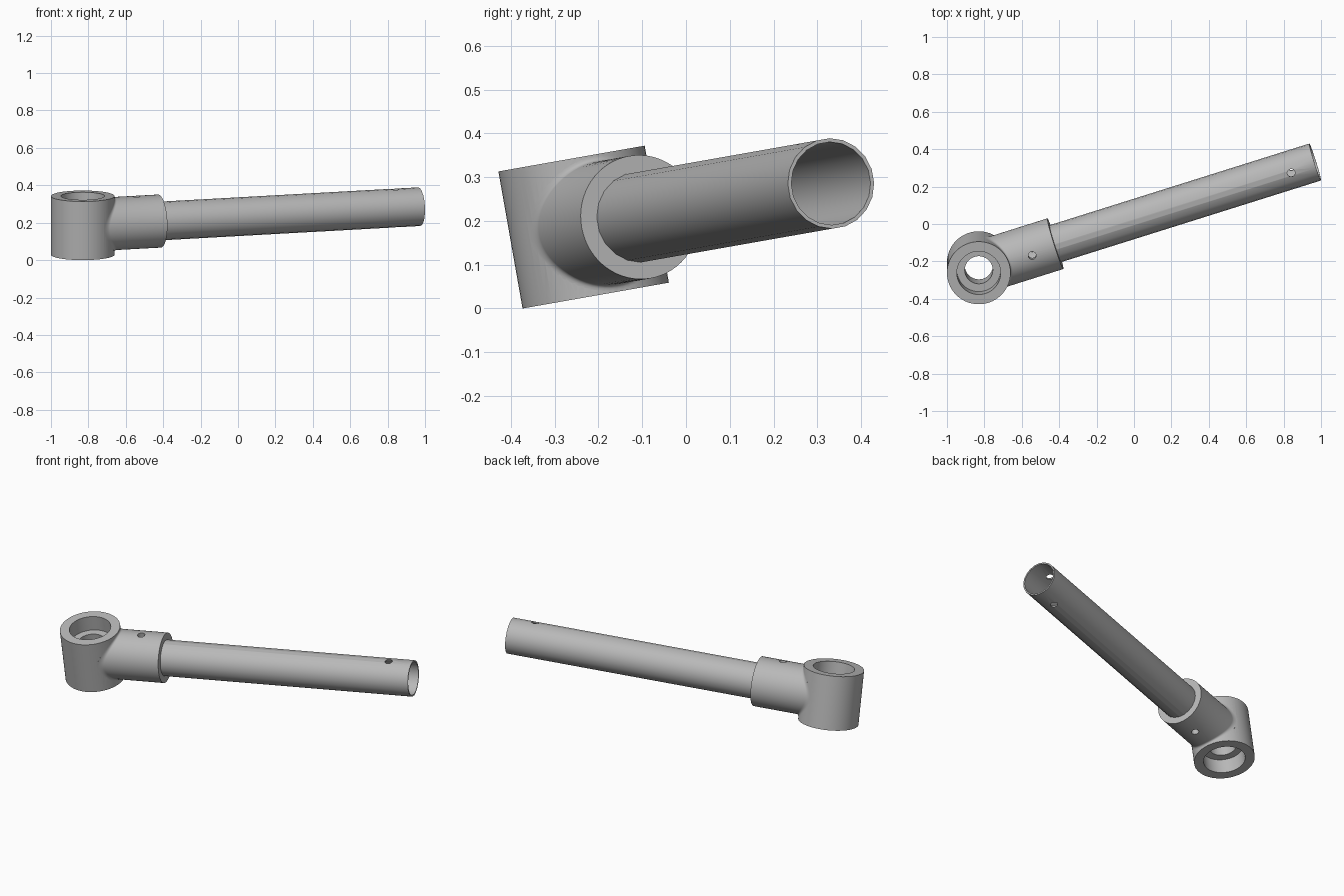
import bpy, bmesh
from math import sin, cos, pi, sqrt, radians
from mathutils import Matrix

if "Cube" in bpy.data.objects:
    bpy.data.objects.remove(bpy.data.objects["Cube"])

HEAD_R, HEAD_H = 0.17, 0.318
SLEEVE_R, SLEEVE_END, FILLET = 0.142, 0.43, 0.013
TUBE_R, TUBE_END = 0.1035, 1.888

# Frames: the head leans forward, the arm runs along its own local z
HEAD = Matrix.Translation((-0.83, -0.234, 0.186)) @ Matrix.Rotation(radians(10), 4, 'X')
ARM = HEAD @ Matrix.Rotation(radians(17.7), 4, 'Z') @ Matrix.Rotation(pi / 2, 4, 'Y')

grey = bpy.data.materials.new("metal_grey")
grey.use_nodes = True
grey.diffuse_color = (0.48, 0.48, 0.48, 1)
grey.node_tree.nodes["Principled BSDF"].inputs["Base Color"].default_value = (0.48, 0.48, 0.48, 1)


def loft(name, rings, matrix):
    """Closed solid through equally long rings of points."""
    bm = bmesh.new()
    loops = [[bm.verts.new(p) for p in ring] for ring in rings]
    n = len(loops[0])
    for a, b in zip(loops, loops[1:]):
        for i in range(n):
            j = (i + 1) % n
            bm.faces.new((a[i], a[j], b[j], b[i]))
    bm.faces.new(loops[0])
    bm.faces.new(loops[-1])
    bmesh.ops.recalc_face_normals(bm, faces=bm.faces)
    mesh = bpy.data.meshes.new(name)
    bm.to_mesh(mesh)
    bm.free()
    mesh.transform(matrix)
    mesh.materials.append(grey)
    ob = bpy.data.objects.new(name, mesh)
    bpy.context.collection.objects.link(ob)
    return ob


def turned(name, profile, matrix, sides=64):
    """Solid of revolution from (radius, height) pairs."""
    step = 2 * pi / sides
    return loft(name, [[(r * cos((i + 0.5) * step), r * sin((i + 0.5) * step), z)
                        for i in range(sides)] for r, z in profile], matrix)


def combine(target, tool, operation='DIFFERENCE'):
    mod = target.modifiers.new(tool.name, 'BOOLEAN')
    mod.operation, mod.solver, mod.object = operation, 'EXACT', tool
    bpy.context.view_layer.objects.active = target
    bpy.ops.object.modifier_apply(modifier=mod.name)
    bpy.data.objects.remove(tool)


def drill(target, along):
    """Pin hole straight through the arm, square to its axis."""
    matrix = ARM @ Matrix.Translation((0, 0, along)) @ Matrix.Rotation(pi / 2, 4, 'Y')
    combine(target, turned("pin_hole", [(0.021, -0.2), (0.021, 0.2)], matrix, 24))


def saddle(t):
    """Sleeve ring where it blends into the head; t runs from head to sleeve."""
    ring = []
    for i in range(64):
        a = 2 * pi * i / 64
        edge = sqrt(HEAD_R ** 2 - (SLEEVE_R * sin(a)) ** 2)
        flare = SLEEVE_R + FILLET
        start = sqrt(HEAD_R ** 2 - (flare * sin(a)) ** 2)
        r = SLEEVE_R + FILLET * (1 - t) ** 2
        z = (1 - t) ** 2 * start + 2 * t * (1 - t) * edge + t * t * (edge + FILLET)
        ring.append((r * cos(a), r * sin(a), z))
    return ring


def circle(r, z):
    return [(r * cos(2 * pi * i / 64), r * sin(2 * pi * i / 64), z) for i in range(64)]


# Head with the side sleeve blended into it
half = HEAD_H / 2
socket = turned("head_socket", [(HEAD_R, -half), (HEAD_R, half)], HEAD)
rings = [circle(0.08, 0)] + [saddle(k / 5) for k in range(6)] + [circle(SLEEVE_R, SLEEVE_END)]
combine(socket, loft("sleeve", rings, ARM), 'UNION')

# Stepped bore through the head, blind bore in the sleeve
ledge = half - 0.09
combine(socket, turned("head_bore", [(0.117, -0.3), (0.117, -ledge), (0.075, -ledge),
                                     (0.075, ledge), (0.117, ledge), (0.117, 0.3)], HEAD))
combine(socket, turned("sleeve_bore", [(TUBE_R, 0.19), (TUBE_R, 0.6)], ARM, 20))
drill(socket, 0.30)

# Thin-walled tube seated in the sleeve
tube = turned("arm_tube", [(TUBE_R, 0.195), (TUBE_R, TUBE_END)], ARM, 20)
combine(tube, turned("tube_bore", [(0.095, 0.1), (0.095, 2.0)], ARM, 20))
drill(tube, 0.30)
drill(tube, 1.753)

for ob in (socket, tube):
    bpy.ops.object.select_all(action='DESELECT')
    ob.select_set(True)
    bpy.context.view_layer.objects.active = ob
    bpy.ops.object.shade_smooth_by_angle(angle=radians(35))
